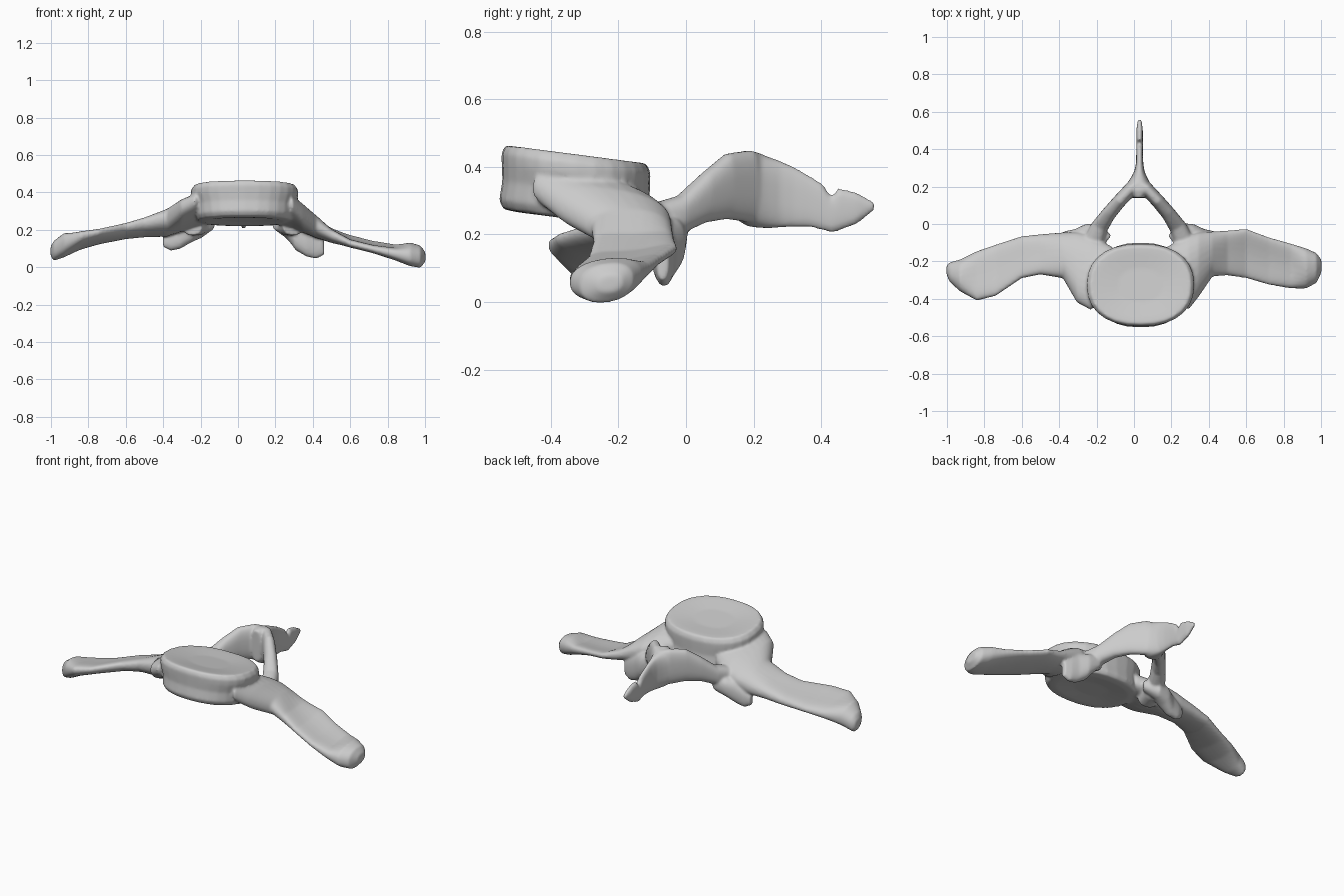
import bpy, bmesh, math
from mathutils import Vector

if "Cube" in bpy.data.objects:
    bpy.data.objects.remove(bpy.data.objects["Cube"])

N = 28


def curve(t, p):
    """Point on a unit superellipse (p=2 circle, higher is squarer)."""
    c, s = math.cos(t), math.sin(t)
    return (math.copysign(abs(c) ** (2 / p), c), math.copysign(abs(s) ** (2 / p), s))


def skin(bm, rings):
    """Bridge closed rings of points into a capped solid."""
    tmp = bmesh.new()
    vs = [[tmp.verts.new(p) for p in r] for r in rings]
    for a, b in zip(vs, vs[1:]):
        for i in range(N):
            j = (i + 1) % N
            tmp.faces.new((a[i], a[j], b[j], b[i]))
    tmp.faces.new(vs[0][::-1])
    tmp.faces.new(vs[-1])
    bmesh.ops.recalc_face_normals(tmp, faces=tmp.faces)
    me = bpy.data.meshes.new("part")
    tmp.to_mesh(me)
    tmp.free()
    bm.from_mesh(me)
    bpy.data.meshes.remove(me)


def loft(bm, path, p=2.3):
    """Sweep upright sections (x, y, half width, z low, z high) along a path."""
    rings = []
    for k, (x, y, w, z0, z1) in enumerate(path):
        a, b = path[max(k - 1, 0)], path[min(k + 1, len(path) - 1)]
        side = Vector((a[1] - b[1], b[0] - a[0], 0)).normalized()
        ring = []
        for i in range(N):
            u, v = curve(2 * math.pi * i / N, p)
            q = Vector((x, y, (z0 + z1) / 2)) + side * (u * w)
            q.z += v * (z1 - z0) / 2
            ring.append(q)
        rings.append(ring)
    skin(bm, rings)


def process(bm, secs, tip_shear, dish):
    """Wing from (x, y front, y back, z low, z high), twisting along x, hollowed on top."""
    rings = []
    for k, (x, y0, y1, z0, z1) in enumerate(secs):
        t = min(1, k / 5)
        f = tip_shear * t - .3 * (1 - t)
        d = dish if 4 <= k <= 7 else 0
        ring = []
        for i in range(N):
            u, v = curve(2 * math.pi * i / N, 2.3)
            dy = u * (y1 - y0) / 2
            z = (z0 + z1) / 2 + v * (z1 - z0) / 2 + f * dy
            ring.append((x, (y0 + y1) / 2 + dy, z - d * max(v, 0) * (1 - u * u)))
        rings.append(ring)
    skin(bm, rings)


bm = bmesh.new()

# body disc: tilted oval rings (half width, half depth, height), dished on top
rings = []
for a, b, z in [(.10, .08, .253), (.21, .17, .243), (.25, .215, .247), (.265, .228, .272),
                (.27, .218, .33), (.287, .22, .38), (.287, .221, .412),
                (.268, .209, .438), (.23, .175, .436), (.12, .09, .426)]:
    ring = []
    for i in range(N):
        u, v = curve(2 * math.pi * i / N, 2.3)
        y = v * b
        ring.append((.035 + u * a, -.326 + y, z - .13 * y))
    rings.append(ring)
skin(bm, rings)

# side wings, each with its own outline
process(bm, [(-.12, -.36, -.12, .25, .38), (-.23, -.46, -.06, .235, .37), (-.305, -.42, -.045, .205, .345),
             (-.38, -.29, -.045, .17, .305), (-.50, -.27, -.055, .165, .27), (-.60, -.29, -.065, .155, .24),
             (-.74, -.385, -.11, .13, .205), (-.84, -.41, -.145, .10, .195), (-.93, -.36, -.19, .055, .18),
             (-.985, -.31, -.205, .035, .14), (-1.002, -.27, -.22, .06, .11)], -.15, .015)
process(bm, [(.18, -.36, -.12, .25, .38), (.29, -.46, -.06, .225, .37), (.345, -.39, -.045, .19, .335),
             (.42, -.28, -.04, .155, .275), (.50, -.275, -.035, .13, .225), (.60, -.29, -.025, .11, .175),
             (.72, -.325, -.07, .08, .145), (.84, -.345, -.105, .04, .13), (.92, -.345, -.13, .008, .13),
             (.975, -.315, -.155, -.002, .115), (1.002, -.26, -.19, .03, .08)], .12, .022)

# arch limbs rising to the crest, and the hanging plates beside them
for s in (-1, 1):
    loft(bm, [(.025 + s * x, y, w, z0, z1) for x, y, w, z0, z1 in [
        (.27, -.18, .06, .17, .30), (.24, -.09, .055, .17, .295), (.212, -.02, .046, .20, .315),
        (.16, .055, .038, .235, .385), (.105, .12, .036, .245, .44), (.04, .19, .036, .235, .45),
        (.0, .22, .03, .225, .44)]], 2.5)
    low = .045 if s > 0 else .088
    loft(bm, [(.03 + s * x, y, w, z0, z1) for x, y, w, z0, z1 in [
        (.17, -.085, .03, .20, .26), (.23, -.04, .048, .155, .26), (.28, -.05, .05, low + .045, .25),
        (.34, -.065, .038, low + .01, .23), (.39, -.065, .028, low, .20), (.43, -.07, .018, low + .02, .17)]])

# blade-like rear spine with a notched top edge
loft(bm, [(.025, .14, .03, .25, .44), (.025, .18, .068, .225, .45), (.026, .21, .066, .22, .442),
          (.028, .245, .045, .218, .43), (.029, .28, .028, .22, .418), (.03, .32, .02, .222, .40),
          (.03, .365, .018, .222, .375), (.03, .405, .018, .212, .35), (.03, .432, .018, .205, .308),
          (.03, .45, .018, .21, .338), (.03, .505, .017, .23, .325), (.03, .558, .01, .272, .295)], 2.6)

# fuse everything into one smooth bone
mesh = bpy.data.meshes.new("vertebra")
bm.to_mesh(mesh)
bm.free()
bone = bpy.data.objects.new("vertebra", mesh)
bpy.context.collection.objects.link(bone)
fuse = bone.modifiers.new("fuse", 'REMESH')
fuse.mode = 'VOXEL'
fuse.voxel_size = .0075
fuse.use_smooth_shade = True
soften = bone.modifiers.new("soften", 'SMOOTH')
soften.factor = .5
soften.iterations = 7
